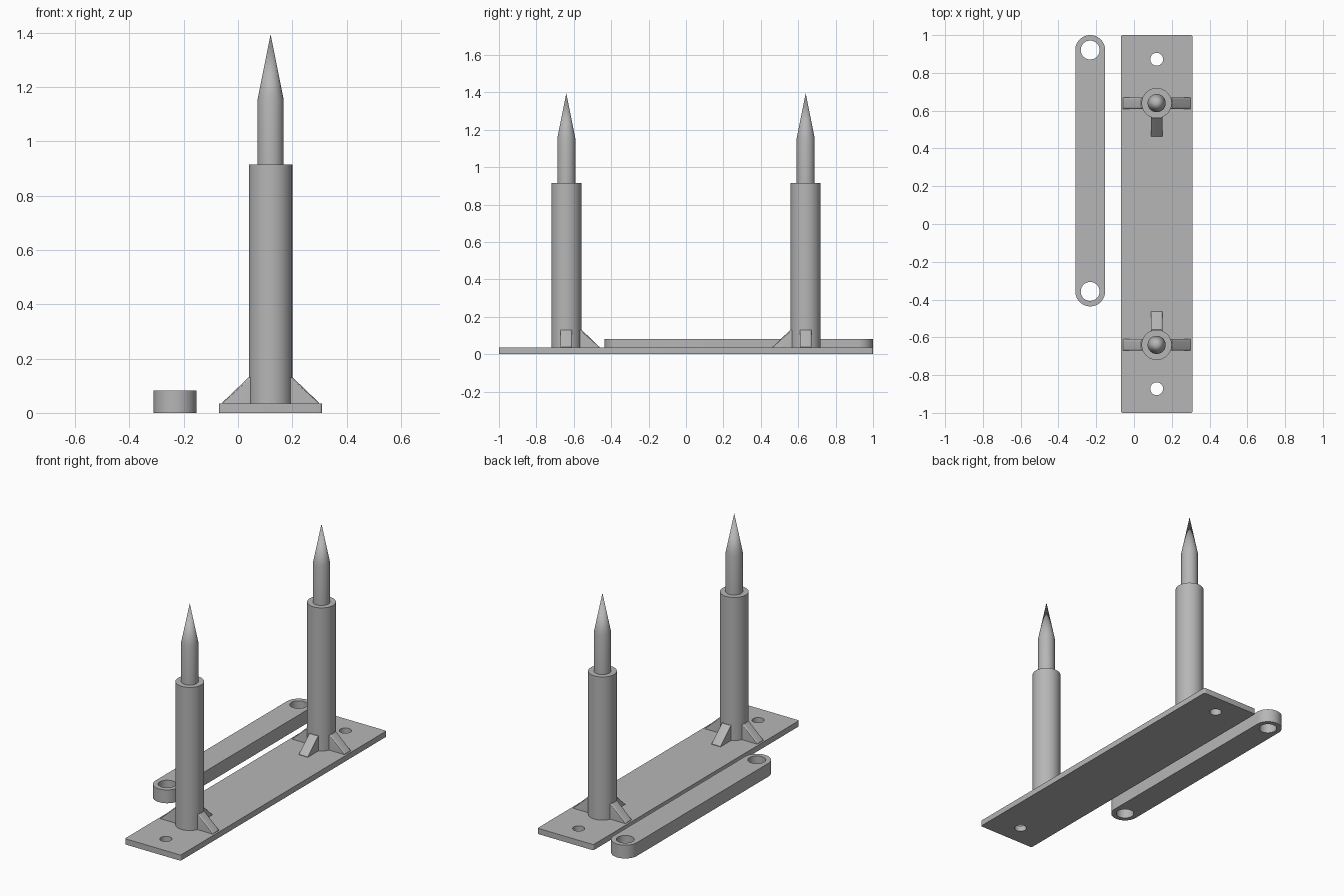
import bpy, bmesh, math
from mathutils import Matrix, Vector

if "Cube" in bpy.data.objects:
    bpy.data.objects.remove(bpy.data.objects["Cube"])

CX, PLATE_TOP = 0.12, 0.035   # plate centre line and thickness
POST_Y = 0.64

steel = bpy.data.materials.new("grey_steel")
steel.diffuse_color = (0.47, 0.47, 0.47, 1)
steel.use_nodes = True
steel.node_tree.nodes["Principled BSDF"].inputs["Base Color"].default_value = steel.diffuse_color


def finish(ob):
    ob.data.materials.clear()
    ob.data.materials.append(steel)
    bpy.ops.object.select_all(action='DESELECT')
    ob.select_set(True)
    bpy.context.view_layer.objects.active = ob
    bpy.ops.object.shade_smooth_by_angle(angle=math.radians(25))
    return ob


def arc(cx, cy, r, a0, a1, n):
    return [(cx + r * math.cos(math.radians(a0 + (a1 - a0) * i / n)),
             cy + r * math.sin(math.radians(a0 + (a1 - a0) * i / n))) for i in range(n + 1)]


def slab(name, outline, holes, height):
    """Flat slab from an outline with round through holes."""
    cu = bpy.data.curves.new(name, 'CURVE')
    cu.dimensions, cu.fill_mode, cu.extrude = '2D', 'BOTH', height / 2
    loops = [outline] + [arc(x, y, r, 0, 360, 48)[:-1] for x, y, r in holes]
    for pts in loops:
        sp = cu.splines.new('POLY')
        sp.points.add(len(pts) - 1)
        for p, (x, y) in zip(sp.points, pts):
            p.co = (x, y, height / 2, 1)
        sp.use_cyclic_u = True
    ob = bpy.data.objects.new(name, cu)
    bpy.context.collection.objects.link(ob)
    bpy.ops.object.select_all(action='DESELECT')
    ob.select_set(True)
    bpy.context.view_layer.objects.active = ob
    bpy.ops.object.convert(target='MESH')
    ob = bpy.context.object
    bm = bmesh.new()
    bm.from_mesh(ob.data)
    bmesh.ops.remove_doubles(bm, verts=bm.verts, dist=1e-5)
    bmesh.ops.recalc_face_normals(bm, faces=bm.faces)
    bm.to_mesh(ob.data)
    bm.free()
    return finish(ob)


def mesh_object(name, bm):
    bmesh.ops.recalc_face_normals(bm, faces=bm.faces)
    me = bpy.data.meshes.new(name)
    bm.to_mesh(me)
    bm.free()
    ob = bpy.data.objects.new(name, me)
    bpy.context.collection.objects.link(ob)
    return finish(ob)


def post(name, y):
    """Thick sleeve, thinner pin and pointed tip as one lathed profile."""
    profile = [(0, 0.03), (0.08, 0.03), (0.08, 0.915), (0.048, 0.915),
               (0.048, 1.155), (0, 1.395)]
    bm = bmesh.new()
    vs = [bm.verts.new((r, 0, z)) for r, z in profile]
    es = [bm.edges.new(p) for p in zip(vs, vs[1:])]
    bmesh.ops.spin(bm, geom=vs + es, cent=(0, 0, 0), axis=(0, 0, 1),
                   angle=math.tau, steps=48)
    bmesh.ops.remove_doubles(bm, verts=bm.verts, dist=1e-5)
    bmesh.ops.translate(bm, vec=(CX, y, 0), verts=bm.verts)
    mesh_object(name, bm)


def rib(name, y, angle):
    """Triangular gusset pointing outward from a post, sloped edges rounded."""
    profile = [(0.05, 0.034), (0.178, 0.034), (0.178, 0.038), (0.082, 0.13), (0.05, 0.13)]
    bm = bmesh.new()
    face = bm.faces.new([bm.verts.new((x, -0.031, z)) for x, z in profile])
    ext = bmesh.ops.extrude_face_region(bm, geom=[face])
    bmesh.ops.translate(bm, vec=(0, 0.062, 0),
                        verts=[v for v in ext['geom'] if isinstance(v, bmesh.types.BMVert)])
    slope = [e for e in bm.edges if abs(e.verts[0].co.y - e.verts[1].co.y) < 1e-4
             and abs(e.verts[0].co.x - e.verts[1].co.x) > 0.05
             and abs(e.verts[0].co.z - e.verts[1].co.z) > 0.05]
    bmesh.ops.recalc_face_normals(bm, faces=bm.faces)
    bmesh.ops.bevel(bm, geom=slope, offset=0.011, segments=4, profile=0.5, affect='EDGES')
    bmesh.ops.transform(bm, verts=bm.verts, matrix=Matrix.Translation(Vector((CX, y, 0)))
                        @ Matrix.Rotation(math.radians(angle), 4, 'Z'))
    mesh_object(name, bm)


# Base plate with slightly rounded corners and two screw holes
hw, cr = 0.19, 0.01
corners = [(1, 1, 0), (-1, 1, 90), (-1, -1, 180), (1, -1, 270)]
plate = [p for sx, sy, a in corners
         for p in arc(CX + sx * (hw - cr), sy * (1 - cr), cr, a, a + 90, 5)]
slab("base_plate", plate, [(CX, 0.872, 0.034), (CX, -0.872, 0.034)], PLATE_TOP)

# Loose locking bar with rounded ends and a hole at each end
bx, br, y0, y1 = -0.232, 0.079, -0.357, 0.921
bar = arc(bx, y1, br, 0, 180, 24) + arc(bx, y0, br, 180, 360, 24)
slab("locking_bar", bar, [(bx, y0, 0.05), (bx, y1, 0.05)], 0.082)

# Two posts, each with side ribs and one rib facing the plate centre
for side, s in (("front", -1), ("back", 1)):
    post(side + "_post", s * POST_Y)
    for label, a in (("right", 0), ("left", 180), ("inner", -90 * s)):
        rib(f"{side}_{label}_rib", s * POST_Y, a)
